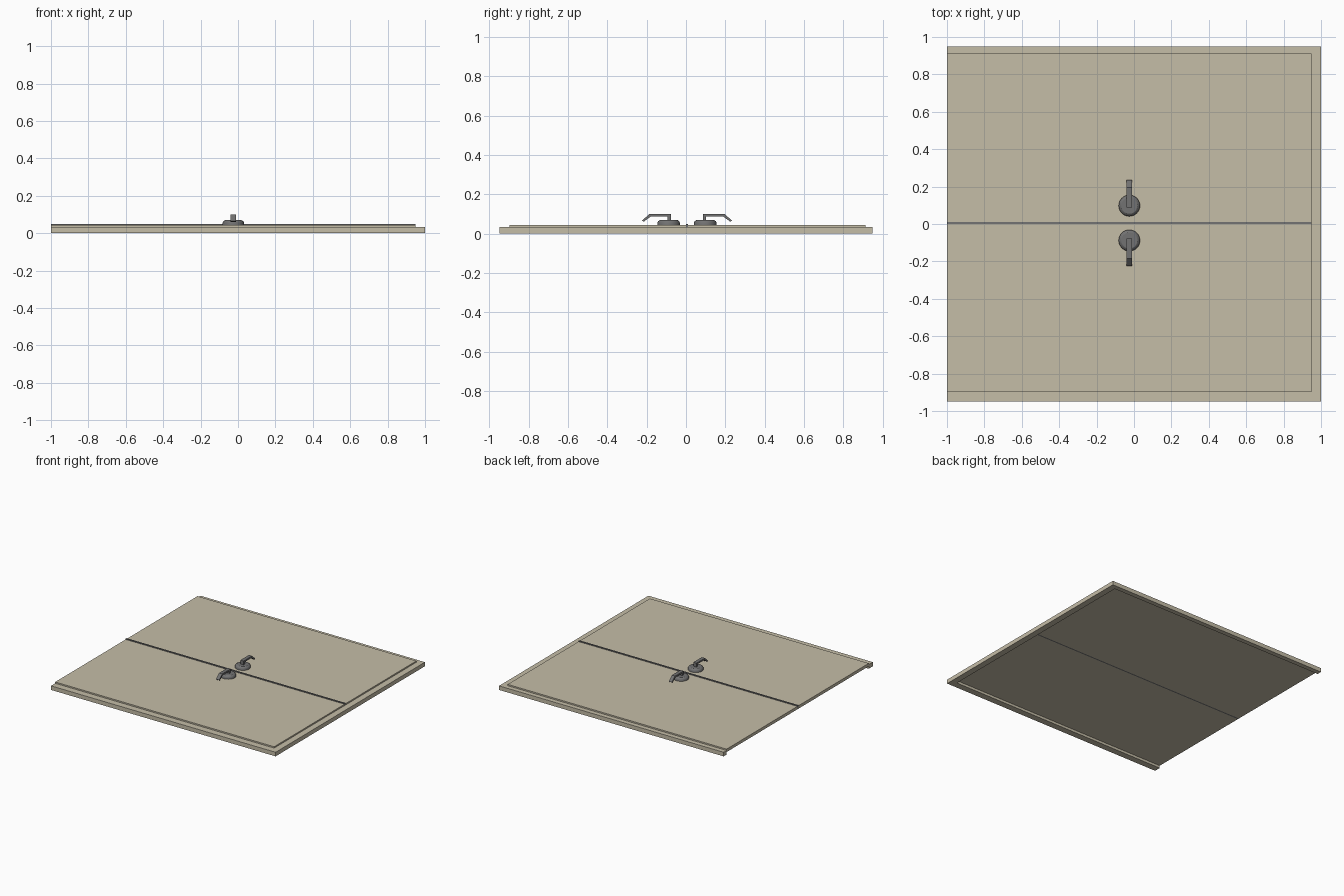
import bpy, bmesh, math
from mathutils import Vector

if "Cube" in bpy.data.objects:
    bpy.data.objects.remove(bpy.data.objects["Cube"])

MID = 0.005      # seam position in y
HX = -0.025      # handle position in x


def material(name, rgb):
    m = bpy.data.materials.new(name)
    m.diffuse_color = (*rgb, 1)
    m.use_nodes = True
    m.node_tree.nodes["Principled BSDF"].inputs["Base Color"].default_value = m.diffuse_color
    return m


cream = material("cream_paint", (0.56, 0.51, 0.39))
metal = material("grey_metal", (0.17, 0.17, 0.17))


def finish(name, bm, mat):
    bmesh.ops.recalc_face_normals(bm, faces=bm.faces)
    me = bpy.data.meshes.new(name)
    bm.to_mesh(me)
    bm.free()
    me.materials.append(mat)
    ob = bpy.data.objects.new(name, me)
    bpy.context.collection.objects.link(ob)
    return ob


def prism(name, pts, vec, mat):
    """Extrude a closed polygon along a vector."""
    bm = bmesh.new()
    f = bm.faces.new([bm.verts.new(p) for p in pts])
    ext = bmesh.ops.extrude_face_region(bm, geom=[f])["geom"]
    bmesh.ops.translate(bm, vec=vec, verts=[v for v in ext if isinstance(v, bmesh.types.BMVert)])
    return finish(name, bm, mat)


def box(name, x0, x1, y0, y1, z0, z1, mat):
    return prism(name, [(x0, y0, z0), (x1, y0, z0), (x1, y1, z0), (x0, y1, z0)],
                 Vector((0, 0, z1 - z0)), mat)


# U-shaped door frame, open at the threshold end
outer, ix, iy0, iy1 = 0.95, 0.95, -0.897, 0.912
prism("door_frame", [(-1, -outer, 0), (1, -outer, 0), (1, outer, 0), (-1, outer, 0),
                     (-1, iy1, 0), (ix, iy1, 0), (ix, iy0, 0), (-1, iy0, 0)],
      Vector((0, 0, 0.033)), cream)

# Two door leaves and the seam strip
box("door_leaf_front", -1, ix, iy0, MID - 0.006, 0.02, 0.044, cream)
box("door_leaf_back", -1, ix, MID + 0.006, iy1, 0.02, 0.044, cream)
box("seam_strip", -1, ix, MID - 0.006, MID + 0.006, 0.02, 0.05, metal)


def lathe(name, prof, y, n=32):
    bm = bmesh.new()
    rings = [[bm.verts.new((HX + r * math.cos(2 * math.pi * i / n),
                            y + r * math.sin(2 * math.pi * i / n), z)) for i in range(n)]
             for r, z in prof]
    for a, b in zip(rings, rings[1:]):
        for i in range(n):
            bm.faces.new((a[i], a[(i + 1) % n], b[(i + 1) % n], b[i]))
    bm.faces.new(rings[0])
    bm.faces.new(rings[-1])
    for f in bm.faces:
        f.smooth = len(f.verts) == 4
    return finish(name, bm, metal)


# Lever handles, one on each leaf
for side, s in (("front", -1), ("back", 1)):
    lathe("handle_rose_" + side, [(0.057, 0.04), (0.057, 0.056), (0.053, 0.064),
                                  (0.043, 0.07)], MID + s * 0.093)
    side_profile = [(0.082, 0.068), (0.082, 0.101), (0.19, 0.101), (0.229, 0.066),
                    (0.221, 0.060), (0.183, 0.088), (0.098, 0.088), (0.098, 0.068)]
    prism("handle_lever_" + side, [(HX - 0.014, MID + s * y, z) for y, z in side_profile],
          Vector((0.028, 0, 0)), metal)
